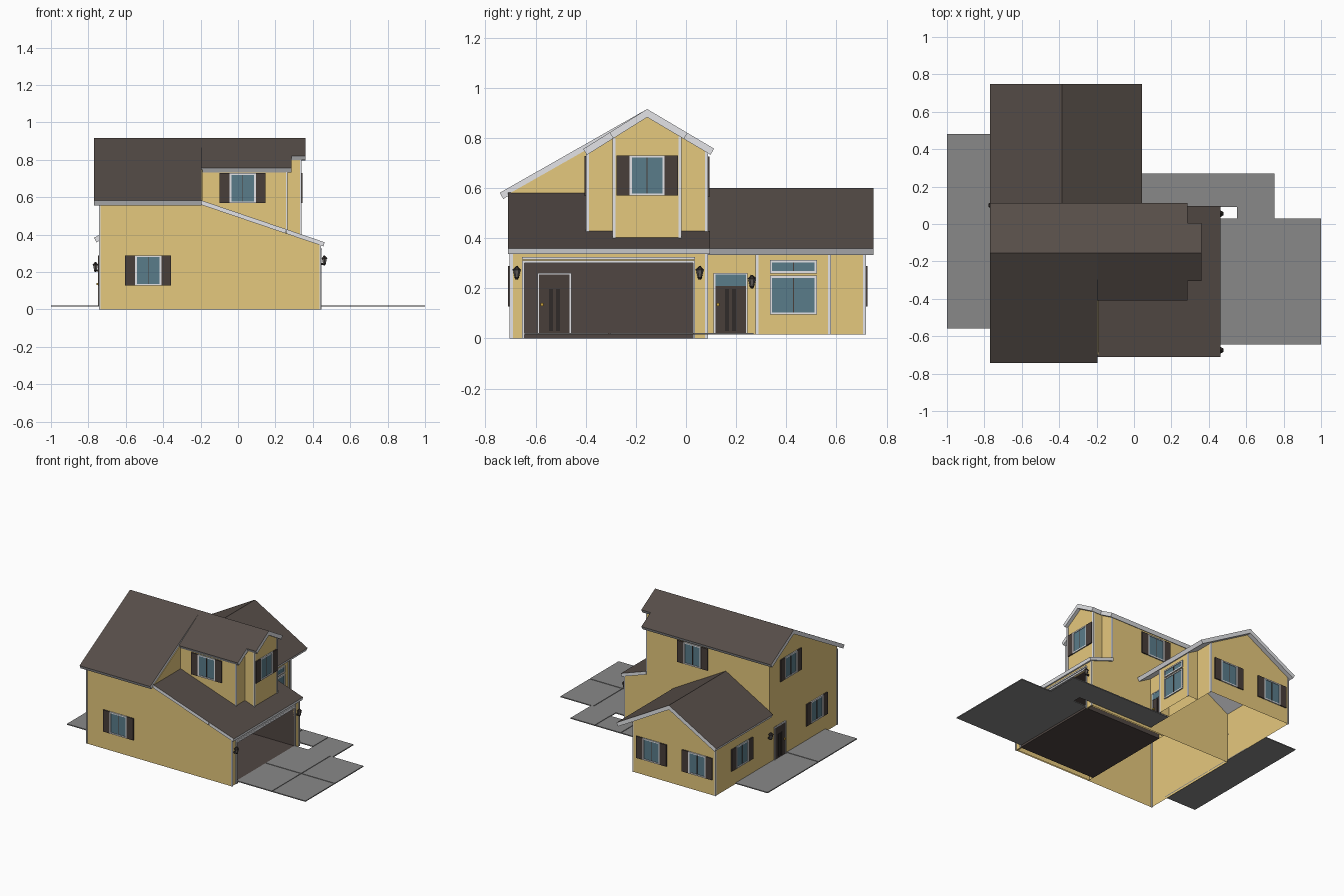
import bpy, bmesh
from math import sqrt
from mathutils import Matrix

if "Cube" in bpy.data.objects:
    bpy.data.objects.remove(bpy.data.objects["Cube"])


def lin(c):
    c /= 255
    return c / 12.92 if c <= 0.04045 else ((c + 0.055) / 1.055) ** 2.4


def material(name, r, g, b):
    m = bpy.data.materials.new(name)
    m.diffuse_color = (lin(r), lin(g), lin(b), 1)
    m.use_nodes = True
    m.node_tree.nodes["Principled BSDF"].inputs["Base Color"].default_value = m.diffuse_color
    return m


WALL = material("yellow siding", 229, 200, 125)
ROOF = material("brown shingles", 86, 77, 72)
TRIM = material("light grey trim", 228, 229, 232)
GLASS = material("blue glass", 90, 124, 138)
DARK = material("dark brown wood", 72, 62, 58)
GARAGE = material("garage lining", 80, 70, 66)
PAVE = material("grey paving", 136, 136, 136)
LANTERN = material("smoky lantern glass", 100, 95, 92)
METAL = material("black metal", 48, 43, 41)
BRASS = material("brass", 200, 160, 60)


def finish(name, bm, mats):
    me = bpy.data.meshes.new(name)
    bm.to_mesh(me)
    bm.free()
    for m in mats:
        me.materials.append(m)
    ob = bpy.data.objects.new(name, me)
    bpy.context.collection.objects.link(ob)
    return ob


def paint(verts, i):
    for f in {f for v in verts for f in v.link_faces}:
        f.material_index = i


def boxes(name, parts):
    """One object from (x0, x1, y0, y1, z0, z1, material) boxes."""
    bm = bmesh.new()
    mats = list(dict.fromkeys(p[6] for p in parts))
    for x0, x1, y0, y1, z0, z1, m in parts:
        mat = Matrix.Translation(((x0 + x1) / 2, (y0 + y1) / 2, (z0 + z1) / 2)) @ \
            Matrix.Diagonal((abs(x1 - x0), abs(y1 - y0), abs(z1 - z0), 1))
        paint(bmesh.ops.create_cube(bm, size=1, matrix=mat)["verts"], mats.index(m))
    return finish(name, bm, mats)


def prism(name, pts, a0, a1, axis, roof=False):
    """Profile of (horizontal, z) points extruded along x or y; walls are open below."""
    bm = bmesh.new()
    put = (lambda a, p: (a, p[0], p[1])) if axis == "x" else (lambda a, p: (p[0], a, p[1]))
    A, B = ([bm.verts.new(put(a, p)) for p in pts] for a in (a0, a1))
    bm.faces.new(A)
    bm.faces.new(B)
    for i in range(len(pts)):
        j = (i + 1) % len(pts)
        bm.faces.new((A[i], A[j], B[j], B[i]))
    bmesh.ops.recalc_face_normals(bm, faces=bm.faces)
    bm.normal_update()
    if roof:
        for f in bm.faces:
            f.material_index = 0 if f.normal.z > 0.3 else 1
        return finish(name, bm, [ROOF, TRIM])
    bmesh.ops.delete(bm, geom=[f for f in bm.faces if f.normal.z < -0.9], context="FACES")
    return finish(name, bm, [WALL])


def height(u, ridge, top, s0, s1):
    return top - (s0 if u < ridge else s1) * abs(u - ridge)


def gable_wall(u0, u1, base, *g):
    z = lambda u: height(u, *g) - 0.025
    return [(u0, base), (u1, base), (u1, z(u1)), (g[0], z(g[0])), (u0, z(u0))]


def gable_roof(u0, u1, *g, t=0.028):
    ridge, top, s0, s1 = g
    n0, n1 = sqrt(1 + s0 * s0), sqrt(1 + s1 * s1)
    return [(u0, height(u0, *g)), (ridge, top), (u1, height(u1, *g)),
            (u1 - t * s1 / n1, height(u1, *g) - t / n1), (ridge, top - t * (n0 + n1) / 2),
            (u0 + t * s0 / n0, height(u0, *g) - t / n0)]


def on_face(face, u0, u1, z0, z1, d0, d1, m):
    """Box lying on a wall face (axis, outward sign, level)."""
    ax, s, lv = face
    n0, n1 = sorted((lv + s * d0, lv + s * d1))
    return (n0, n1, u0, u1, z0, z1, m) if ax == "x" else (u0, u1, n0, n1, z0, z1, m)


# Walls; each gable is (ridge position, ridge height, two slopes)
MAIN = (-0.155, 0.915, 0.568, 0.592)
UPPER = (-0.155, 0.915, 0.625, 0.592)
WING = (-0.385, 0.60, 0.565, 0.565)
SETBACK = -0.07                              # wing wall either side of its bay
gz = lambda x: 0.36 + (0.46 - x) * 0.34     # garage roof height
prism("main_walls", gable_wall(-0.70, 0.085, 0, *MAIN), -0.74, -0.19, "x")
prism("upper_walls", gable_wall(-0.395, 0.085, 0.35, *UPPER), -0.19, 0.26, "x")
prism("upper_bay_walls", gable_wall(-0.29, -0.02, 0.37, *UPPER), 0.26, 0.335, "x")
prism("wing_walls", gable_wall(-0.74, SETBACK, 0.015, *WING), 0.085, 0.715, "y")
prism("wing_bay_walls", [(SETBACK, 0.015), (0.01, 0.015), (0.01, height(0.01, *WING) - 0.025),
                         (SETBACK, height(SETBACK, *WING) - 0.025)], 0.28, 0.575, "y")
side = [(-0.19, 0), (0.44, 0), (0.44, gz(0.44) - 0.02), (-0.19, gz(-0.19) - 0.02)]
prism("garage_front_wall", side, -0.70, -0.69, "y")
prism("garage_back_wall", side, 0.075, 0.085, "y")
boxes("garage_piers", [(0.43, 0.44, -0.70, -0.645, 0, 0.345, WALL),
                       (0.43, 0.44, 0.03, 0.085, 0, 0.345, WALL),
                       (0.43, 0.44, -0.645, 0.03, 0.30, 0.345, WALL)])
# Garage interior, open to the right
boxes("garage_lining", [(-0.19, 0.44, -0.65, 0.035, 0, 0.018, GARAGE),
                        (-0.19, 0.43, -0.65, 0.035, 0.30, 0.305, GARAGE),
                        (-0.189, -0.18, -0.65, 0.035, 0.018, 0.30, GARAGE),
                        (-0.18, 0.438, -0.65, -0.645, 0.018, 0.30, GARAGE),
                        (-0.18, 0.438, 0.03, 0.035, 0.018, 0.30, GARAGE)])

# Roofs
for name, g, x0, x1, y0, y1 in (("main_roof", MAIN, -0.77, -0.195, -0.743, 0.112),
                                ("upper_roof", UPPER, -0.195, 0.285, -0.41, 0.112),
                                ("upper_bay_roof", UPPER, 0.285, 0.36, -0.305, 0.006)):
    prism(name, gable_roof(y0, y1, *g), x0, x1, "x", True)
prism("wing_roof", gable_roof(-0.77, 0.043, *WING), 0.087, 0.748, "y", True)
for name, x0, x1, y1 in (("garage_roof", -0.195, 0.26, -0.38), ("garage_eave_roof", 0.26, 0.463, 0.095)):
    prism(name, [(x0, gz(x0)), (x1, gz(x1)), (x1 - 0.006, gz(x1) - 0.022), (x0, gz(x0) - 0.024)],
          -0.71, y1, "y", True)

# Corner boards: x, y, direction into the wall along y, base, top
corners = [(0.44, -0.70, 1, 0, 0.345), (0.44, 0.085, -1, 0, 0.345),
           (0.26, -0.395, 1, 0.41, 0.735), (0.26, 0.085, -1, 0.41, 0.745),
           (0.335, -0.29, 1, 0.395, 0.80), (0.335, -0.02, -1, 0.395, 0.805),
           (0.01, 0.28, 1, 0.015, 0.345), (0.01, 0.575, -1, 0.015, 0.345),
           (SETBACK, 0.715, -1, 0.015, 0.39), (-0.74, 0.715, -1, 0.015, 0.37),
           (-0.74, -0.70, 1, 0, 0.56)]
boxes("corner_boards", [(x - 0.004, x + 0.004, *sorted((y - d * 0.003, y + d * 0.009)), a, b, TRIM)
                        for x, y, d, a, b in corners])

# Garage opening surround
GF = ("x", 1, 0.44)
boxes("garage_surround", [on_face(GF, -0.655, 0.035, 0.30, 0.311, 0, 0.006, TRIM),
                          on_face(GF, -0.655, 0.035, 0.314, 0.325, 0, 0.009, TRIM),
                          on_face(GF, -0.655, -0.645, 0, 0.30, 0, 0.006, TRIM),
                          on_face(GF, 0.027, 0.035, 0, 0.30, 0, 0.006, TRIM)])

# Wall faces
FRONT, UPFRONT, BAY = ("y", -1, -0.70), ("y", -1, -0.395), ("x", 1, 0.335)
LEFT, REAR, WINGREAR = ("x", -1, -0.74), ("y", 1, 0.085), ("y", 1, 0.715)
WINGBAY, ENTRY = ("x", 1, 0.01), ("x", 1, SETBACK)


def window(name, face, u, z, w=0.14, h=0.16, shutters=True):
    a, b, c, d = u - w / 2, u + w / 2, z - h / 2, z + h / 2
    f = 0.009
    parts = [on_face(face, a, b, c, d, 0.001, 0.005, GLASS),
             on_face(face, u - 0.002, u + 0.002, c, d, 0.004, 0.007, DARK)]
    for u0, u1, z0, z1 in ((a, a + f, c, d), (b - f, b, c, d), (a, b, c, c + f), (a, b, d - f, d)):
        parts.append(on_face(face, u0, u1, z0, z1, 0.001, 0.0095, TRIM))
    if shutters:
        for u0, u1 in ((a - 0.053, a), (b, b + 0.053)):
            parts.append(on_face(face, u0, u1, c, d, 0.001, 0.009, DARK))
    boxes(name, parts)


window("front_window", FRONT, -0.48, 0.208)
window("upper_front_window", UPFRONT, 0.025, 0.648)
window("bay_window", BAY, -0.155, 0.65)
window("upper_left_window", LEFT, -0.155, 0.65)
window("lower_left_window", LEFT, -0.457, 0.208)
window("wing_left_window", LEFT, 0.41, 0.208)
window("upper_rear_window", REAR, -0.116, 0.645)
window("wing_rear_window_1", WINGREAR, -0.222, 0.208)
window("wing_rear_window_2", WINGREAR, -0.595, 0.208)
window("wing_picture_window", WINGBAY, 0.428, 0.173, 0.187, 0.155, False)
window("wing_transom_window", WINGBAY, 0.428, 0.286, 0.187, 0.052, False)


def door(name, face, u, w=0.135, top=0.262, transom=True, knob=-1):
    a, b, z0 = u - w / 2, u + w / 2, 0.022
    f, head = 0.007, top - 0.052
    parts = [on_face(face, a, b, z0, top, 0.001, 0.005, DARK),
             on_face(face, a, a + f, z0, top, 0.001, 0.009, TRIM),
             on_face(face, b - f, b, z0, top, 0.001, 0.009, TRIM),
             on_face(face, a, b, top - f, top, 0.001, 0.009, TRIM),
             on_face(face, a + f, b - f, head, top - f, 0.004, 0.007, GLASS if transom else DARK),
             on_face(face, u + knob * (w / 2 - 0.018) - 0.006, u + knob * (w / 2 - 0.018) + 0.006,
                     0.13, 0.142, 0.004, 0.016, BRASS)]
    for s in (-1, 1):       # dark vertical panels
        c = u + s * 0.014
        parts.append(on_face(face, c - 0.008, c + 0.008, z0 + 0.008, head - 0.012, 0.004, 0.008, METAL))
    boxes(name, parts)


door("entry_door", ENTRY, 0.178)
door("garage_inner_door", ("x", 1, -0.18), -0.525, transom=False)
door("back_door", LEFT, -0.03, transom=False)


def lamp(name, face, u, z):
    _, s, lv = face
    bm = bmesh.new()
    x = lv + s * 0.022
    for r0, r1, z0, z1, i in ((0.004, 0.010, -0.028, -0.018, 0), (0.009, 0.015, -0.018, 0.010, 1),
                              (0.018, 0.003, 0.010, 0.026, 0)):
        vs = bmesh.ops.create_cone(bm, cap_ends=True, segments=6, radius1=r0, radius2=r1, depth=z1 - z0,
                                   matrix=Matrix.Translation((x, u, z + (z0 + z1) / 2)))["verts"]
        paint(vs, i)
    arm = Matrix.Translation((lv + s * 0.010, u, z - 0.02)) @ Matrix.Diagonal((0.022, 0.008, 0.012, 1))
    bmesh.ops.create_cube(bm, size=1, matrix=arm)
    finish(name, bm, [METAL, LANTERN])


lamp("garage_lamp_1", GF, -0.675, 0.263)
lamp("garage_lamp_2", GF, 0.055, 0.263)
lamp("entry_lamp", ENTRY, 0.263, 0.228)
lamp("back_lamp", LEFT, 0.10, 0.228)


# Paving: a thin bed with separate slabs on top
def paving(name, xs, ys):
    parts = [(xs[0], xs[-1], ys[0], ys[-1], 0.015, 0.018, PAVE)]
    g = 0.003
    for i in range(len(xs) - 1):
        for j in range(len(ys) - 1):
            parts.append((xs[i] + g * (i > 0), xs[i + 1] - g * (i < len(xs) - 2),
                          ys[j] + g * (j > 0), ys[j + 1] - g * (j < len(ys) - 2), 0.0165, 0.022, PAVE))
    boxes(name, parts)


paving("driveway", [0.44, 0.73, 1.0], [-0.645, -0.307, 0.03])
paving("entry_path", [SETBACK, 0.14, 0.34, 0.55, 0.75], [0.092, 0.27])
paving("path_link", [0.55, 0.75], [0.03, 0.092])
paving("back_patio", [-1.0, -0.74], [-0.56, -0.11, 0.48])
